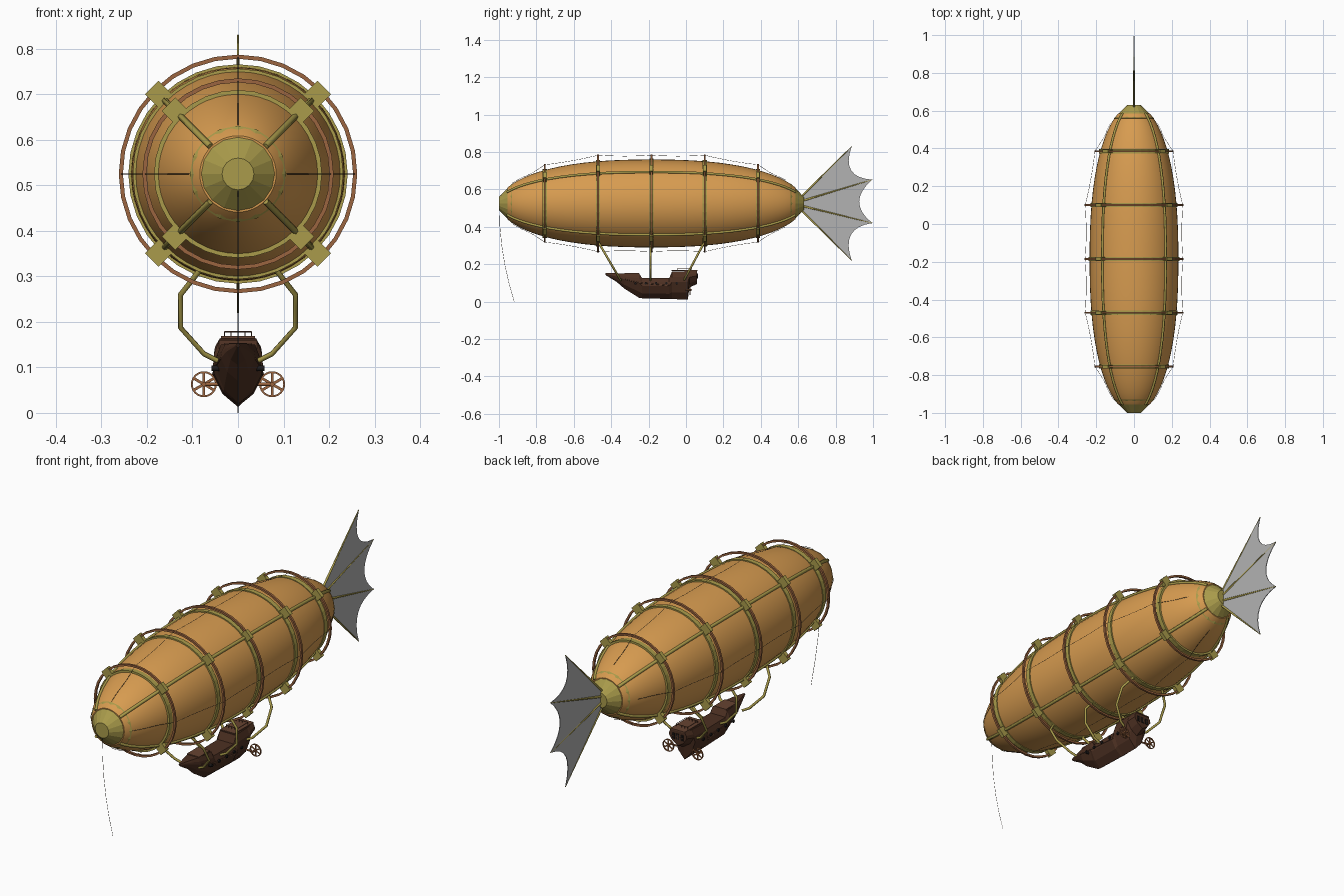
import bpy, bmesh, math
from mathutils import Vector, Matrix

if "Cube" in bpy.data.objects:
    bpy.data.objects.remove(bpy.data.objects["Cube"])

def mat(name, c):
    m = bpy.data.materials.new(name)
    m.diffuse_color = (*c, 1)
    m.use_nodes = True
    m.node_tree.nodes["Principled BSDF"].inputs["Base Color"].default_value = m.diffuse_color
    return m

ORANGE = mat("orange_canvas", (0.68, 0.33, 0.08))
GOLD = mat("olive_gold", (0.40, 0.33, 0.07))
COPPER = mat("copper", (0.33, 0.13, 0.05))
WOOD = mat("dark_wood", (0.075, 0.03, 0.016))
TRIM = mat("wood_trim", (0.13, 0.055, 0.03))
GREY = mat("grey_sail", (0.45, 0.45, 0.45))
BLACK = mat("dark_glass", (0.012, 0.01, 0.01))
ROPE = mat("rope", (0.08, 0.06, 0.04))
CZ, CY, HALF, RMAX = 0.525, -0.185, 0.815, 0.235

def finish(name, bm, m, smooth=None):
    bmesh.ops.recalc_face_normals(bm, faces=bm.faces)
    me = bpy.data.meshes.new(name)
    bm.to_mesh(me)
    bm.free()
    me.materials.append(m)
    ob = bpy.data.objects.new(name, me)
    bpy.context.collection.objects.link(ob)
    if smooth:
        bpy.context.view_layer.objects.active = ob
        ob.select_set(True)
        bpy.ops.object.shade_smooth_by_angle(angle=math.radians(smooth))
        ob.select_set(False)
    return ob

def lathe(name, prof, m, n=32, cx=0, cz=CZ, ring=False, smooth=None):
    """Turn (radius, y) points around the y axis; ring joins last point to first."""
    bm = bmesh.new()
    rows = [[bm.verts.new((cx + r * math.sin(2 * math.pi * i / n), y,
                           cz + r * math.cos(2 * math.pi * i / n))) for i in range(n)] for r, y in prof]
    for a, b in zip(rows, rows[1:] + rows[:1] if ring else rows[1:]):
        for i in range(n):
            bm.faces.new((a[i], a[(i + 1) % n], b[(i + 1) % n], b[i]))
    if not ring:
        bm.faces.new(rows[0])
        bm.faces.new(rows[-1])
    return finish(name, bm, m, smooth)

def band(name, r0, r1, y, hw, m, **k):
    return lathe(name, [(r0, y - hw), (r1, y - hw), (r1, y + hw), (r0, y + hw)], m, ring=True, **k)

def box(name, loc, size, m, rot=0):
    bm = bmesh.new()
    M = Matrix.Translation(loc) @ Matrix.Rotation(rot, 4, 'Y') @ Matrix.Diagonal((*size, 1))
    bmesh.ops.create_cube(bm, size=1, matrix=M)
    return finish(name, bm, m)

def tube(name, pts, r, m, res=2, taper=None):
    cu = bpy.data.curves.new(name, 'CURVE')
    cu.dimensions, cu.bevel_depth, cu.bevel_resolution, cu.use_fill_caps = '3D', r, res, True
    sp = cu.splines.new('POLY')
    sp.points.add(len(pts) - 1)
    for i, p in enumerate(pts):
        sp.points[i].co = (*p, 1)
        if taper:
            sp.points[i].radius = 1 + (taper - 1) * i / (len(pts) - 1)
    cu.materials.append(m)
    ob = bpy.data.objects.new(name, cu)
    bpy.context.collection.objects.link(ob)
    bpy.context.view_layer.objects.active = ob
    ob.select_set(True)
    bpy.ops.object.convert(target='MESH')
    bpy.context.object.select_set(False)

def env(y):
    t = min(abs(y - CY) / HALF, 1)
    return RMAX * math.sqrt(1 - t ** 2.4)

def polar(r, a, y):
    return (r * math.sin(a), y, CZ + r * math.cos(a))

# Gas envelope and end caps
ys = [CY + 0.77 * math.sin(math.pi * (i / 32 - 0.5)) for i in range(33)]
lathe("envelope", [(env(y), y) for y in ys], ORANGE, n=48, smooth=40)
for name, s in (("nose_cap", -1), ("tail_cap", 1)):
    lathe(name, [(0.08, CY + s * 0.74), (0.106, CY + s * 0.745), (0.035, CY + s * 0.815)], GOLD, n=16)

# Hoops: gold band, outer copper ring and four clamps each
HOOPS = [CY + 0.285 * k for k in (-2, -1, 0, 1, 2)]
for y in HOOPS:
    r = env(y)
    band("gold_band", r - 0.008, r + 0.006, y, 0.011, GOLD)
    ro = 0.262 if r > 0.2 else 0.21
    band("outer_ring", ro - 0.009, ro, y, 0.005, COPPER)
    for k in range(4):
        a = math.pi / 4 + k * math.pi / 2
        box("clamp", polar((r + ro) / 2, a, y), (0.042, 0.018, ro - r + 0.012), GOLD, a)

# Lengthwise ribs on the diagonals
for k in range(4):
    a = math.pi / 4 + k * math.pi / 2
    tube("long_rib", [polar(env(y) + 0.002, a, y) for y in ys], 0.007, GOLD, 1)

# Rigging lines between the outer rings, and the mooring rope
knots = [(-0.93, 0.105)] + [(y, 0.258 if env(y) > 0.2 else 0.207) for y in HOOPS] + [(0.56, 0.105)]
for k in range(4):
    pts = []
    for (y0, r0), (y1, r1) in zip(knots, knots[1:]):
        for i in range(6):
            t = i / 6
            y = y0 + (y1 - y0) * t
            r = max(r0 + (r1 - r0) * t - 0.02 * t * (1 - t), env(y) + 0.004)
            pts.append(polar(r, k * math.pi / 2, y))
    tube("rigging_line", pts, 0.0009, ROPE, 0)
tube("mooring_rope", [(0, -0.998 + 0.08 * t * t, 0.5 * (1 - t)) for t in (0, .2, .4, .6, .8, 1)], 0.0009, ROPE, 0)

# Tail sail with scalloped edge, and its ribs
tips = [(0.886, 0.83), (0.996, 0.652), (0.996, 0.42), (0.886, 0.22)]
roots = [(0.615, 0.56), (0.615, 0.537), (0.615, 0.513), (0.615, 0.49)]
edge = []
for p, q in zip(tips, tips[1:]):
    mid = Vector(((p[0] + q[0]) / 2, (p[1] + q[1]) / 2))
    ctl = mid + (Vector((0.62, CZ)) - mid).normalized() * 0.14
    for i in range(8):
        t = i / 8
        edge.append(Vector(p) * (1 - t) ** 2 + ctl * 2 * t * (1 - t) + Vector(q) * t * t)
edge.append(Vector(tips[-1]))
bm = bmesh.new()
sides = []
for x in (-0.0015, 0.0015):
    inner = [bm.verts.new((x, 0.615, 0.56 - 0.07 * i / 24)) for i in range(25)]
    outer = [bm.verts.new((x, p.x, p.y)) for p in edge]
    sides.append((inner, outer))
    for i in range(24):
        bm.faces.new((inner[i], outer[i], outer[i + 1], inner[i + 1]))
(i0, o0), (i1, o1) = sides
loop0, loop1 = i0[::-1] + o0, i1[::-1] + o1
for j in range(50):
    n = (j + 1) % 50
    bm.faces.new((loop0[j], loop0[n], loop1[n], loop1[j]))
finish("tail_sail", bm, GREY)
for a, b in zip(roots, tips):
    tube("sail_rib", [(0, *a), (0, *b)], 0.006, GOLD, 1, 0.35)

# Ship hull lofted from (y, keel z, top z, half width)
secs = [(-0.43, 0.142, 0.152, 0.004), (-0.37, 0.105, 0.152, 0.026), (-0.33, 0.07, 0.15, 0.038),
        (-0.25, 0.02, 0.15, 0.05), (-0.235, 0.018, 0.125, 0.052), (-0.09, 0.014, 0.125, 0.055),
        (-0.075, 0.013, 0.16, 0.055), (0.01, 0.012, 0.163, 0.054), (0.018, 0.075, 0.163, 0.053),
        (0.06, 0.095, 0.166, 0.046)]
bm = bmesh.new()
rows = []
for y, k, t, w in secs:
    h = t - k
    half = [(0.62 * w, k + 0.25 * h), (w, k + 0.62 * h), (0.95 * w, k + 0.8 * h), (0.75 * w, t)]
    rows.append([bm.verts.new((x, y, z)) for x, z in [(0, k)] + half + [(-x, z) for x, z in half[::-1]]])
for a, b in zip(rows, rows[1:]):
    for i in range(9):
        bm.faces.new((a[i], a[(i + 1) % 9], b[(i + 1) % 9], b[i]))
bm.faces.new(rows[0])
bm.faces.new(rows[-1])
finish("ship_hull", bm, WOOD)
box("stern_deck", (0, -0.008, 0.166), (0.074, 0.14, 0.005), TRIM)
box("bow_deck", (0, -0.29, 0.152), (0.062, 0.08, 0.004), TRIM)

# Stern rail and stern window lattice
for x in (-0.03, -0.015, 0, 0.015, 0.03):
    for y in (-0.045, 0.03):
        tube("rail_post", [(x, y, 0.165), (x, y, 0.178)], 0.0012, TRIM, 0)
tube("rail_top", [(-0.03, -0.045, 0.178), (0.03, -0.045, 0.178), (0.03, 0.03, 0.178),
                  (-0.03, 0.03, 0.178), (-0.03, -0.045, 0.178)], 0.0014, TRIM, 0)
for x in (-0.022, 0, 0.022):
    box("stern_window", (x, 0.061, 0.137), (0.014, 0.004, 0.026), BLACK)
    box("window_bar", (x, 0.063, 0.137), (0.002, 0.003, 0.026), TRIM)
    box("window_bar", (x, 0.063, 0.137), (0.014, 0.003, 0.002), TRIM)

for s in (-1, 1):
    # Portholes and gun ports
    for y in (-0.27, -0.215, -0.16, -0.105, -0.05):
        tube("porthole", [(s * 0.03, y, 0.098), (s * 0.058, y, 0.098)], 0.007, BLACK, 1)
    # Side rubbing strake along the hull
    tube("strake", [(s * w, y, k + 0.62 * (t - k)) for y, k, t, w in secs[2:4]] +
         [(s * 0.055, -0.08, 0.085)], 0.002, TRIM, 0)
    # Hanging struts from the three middle hoops to the hull
    for y0, y1 in ((-0.465, -0.35), (-0.19, -0.19), (0.095, -0.01)):
        path = [(0.085, 0.312), (0.126, 0.26), (0.126, 0.187), (0.075, 0.13), (0.045, 0.115)]
        tube("hanging_strut", [(s * x, y0 + (y1 - y0) * (0.312 - z) / 0.197, z) for x, z in path],
             0.006, GOLD, 1)
    # Propeller: shaft, rim, hub and six blades
    px, py, pz = s * 0.075, 0.022, 0.063
    tube("propeller_shaft", [(0, 0.005, pz), (px, 0.005, pz)], 0.004, COPPER, 1)
    band("propeller_rim", 0.0245, 0.0285, py, 0.003, COPPER, n=24, cx=px, cz=pz)
    lathe("propeller_hub", [(0.005, -0.002), (0.005, py + 0.005), (0.002, py + 0.01)], COPPER, 10, px, pz)
    for k in range(6):
        a = k * math.pi / 3
        box("propeller_blade", (px + 0.014 * math.sin(a), py, pz + 0.014 * math.cos(a)),
            (0.006, 0.002, 0.022), COPPER, a)
